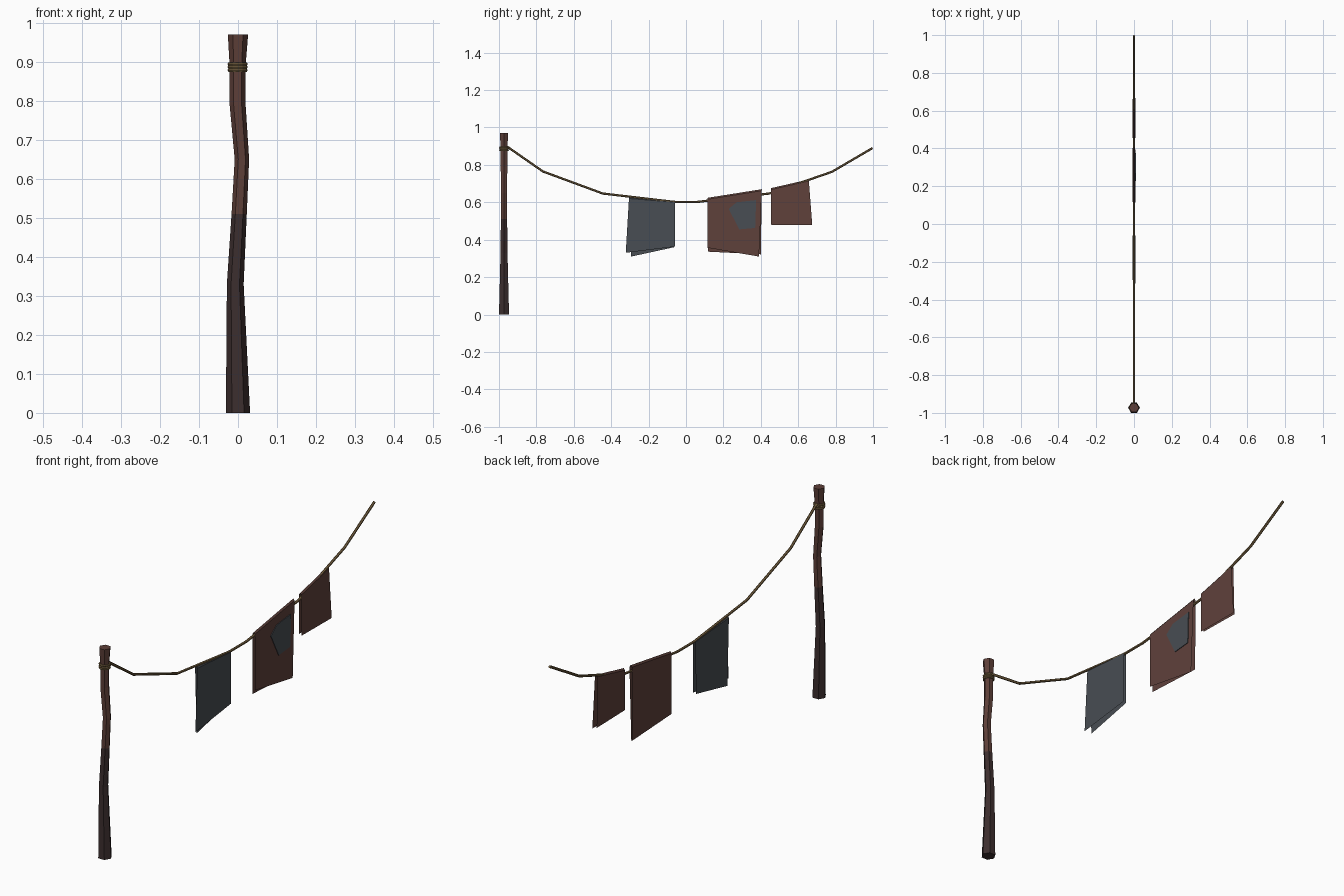
import bpy, math
from mathutils import Vector

if "Cube" in bpy.data.objects:
    bpy.data.objects.remove(bpy.data.objects["Cube"])


def material(name, r, g, b):
    m = bpy.data.materials.new(name)
    lin = [((c / 255 + 0.055) / 1.055) ** 2.4 for c in (r, g, b)]
    m.diffuse_color = (*lin, 1)
    m.use_nodes = True
    m.node_tree.nodes["Principled BSDF"].inputs["Base Color"].default_value = m.diffuse_color
    return m


DARK_WOOD = material("dark wood", 60, 46, 46)
RED_WOOD = material("red brown wood", 93, 63, 56)
ROPE = material("rope tan", 118, 97, 64)
RED_CLOTH = material("red brown cloth", 95, 65, 59)
GREY_CLOTH = material("blue grey cloth", 72, 77, 83)


def make(name, verts, faces, mats):
    me = bpy.data.meshes.new(name)
    me.from_pydata(verts, [], faces)
    for m in mats:
        me.materials.append(m)
    me.update()
    ob = bpy.data.objects.new(name, me)
    bpy.context.collection.objects.link(ob)
    return ob


def tube(name, rings, sides, mats):
    """rings: (centre, radius, axis u, axis v); closed with end caps."""
    verts, faces = [], []
    for c, r, u, v in rings:
        for i in range(sides):
            a = 2 * math.pi * i / sides
            verts.append(Vector(c) + r * (math.cos(a) * Vector(u) + math.sin(a) * Vector(v)))
    for k in range(len(rings) - 1):
        for i in range(sides):
            j = (i + 1) % sides
            a, b = k * sides, (k + 1) * sides
            faces.append((a + i, a + j, b + j, b + i))
    faces.append(tuple(reversed(range(sides))))
    n = len(verts) - sides
    faces.append(tuple(range(n, n + sides)))
    return make(name, verts, faces, mats)


# crooked hexagonal pole, darker in the lower half
PY = -0.973
profile = [(0, 0, .031), (.33, -.007, .0215), (.51, .003, .0195), (.65, .01, .0185),
           (.79, -.001, .0205), (.89, -.001, .0205), (.97, 0, .026)]
pole = tube("pole", [((x, PY, z), r, (1, 0, 0), (0, 1, 0)) for z, x, r in profile],
            6, [DARK_WOOD, RED_WOOD])
for p in pole.data.polygons:
    p.material_index = 1 if p.center.z > 0.5 else 0

# rope wrapped round the pole
for n in range(3):
    bpy.ops.mesh.primitive_torus_add(location=(-.001, PY, .878 + n * .008), major_radius=.0215,
                                     minor_radius=.0045, major_segments=12, minor_segments=6)
    bpy.context.object.name = f"rope_wrap_{n + 1}"
    bpy.context.object.data.materials.append(ROPE)

# sagging line
half = [(.06, .602), (.445, .647), (.78, .763), (.997, .89)]
path = [Vector((0, -y, z)) for y, z in reversed(half)] + [Vector((0, y, z)) for y, z in half]
path[0] = Vector((0, -.955, .897))
path[1] = Vector((0, -.765, .765))
rings = []
for i, p in enumerate(path):
    t = (path[min(i + 1, len(path) - 1)] - path[max(i - 1, 0)]).normalized()
    rings.append((p, .006, t.cross(Vector((1, 0, 0))), (1, 0, 0)))
tube("rope_line", rings, 6, [ROPE])


# cloths folded over the line: top corners, then lower corners on each side
def cloth(name, top, right_low, left_low, mat):
    (y0, z0), (y1, z1) = top
    rows = [[(.007, *q) for q in right_low],
            [(.006, y0, z0 - .006), (.006, y1, z1 - .006)],
            [(0, y0, z0 + .002), (0, y1, z1 + .002)],
            [(-.006, y0, z0 - .006), (-.006, y1, z1 - .006)],
            [(-.007, *q) for q in left_low]]
    faces = [(2 * i, 2 * i + 1, 2 * i + 3, 2 * i + 2) for i in range(4)]
    make(name, [v for r in rows for v in r], faces, [mat])


cloth("grey_cloth", ((-.305, .626), (-.06, .607)),
      ((-.322, .33), (-.06, .363)), ((-.293, .31), (-.063, .36)), GREY_CLOTH)
cloth("large_brown_cloth", ((.115, .622), (.405, .668)),
      ((.115, .357), (.39, .31)), ((.117, .336), (.4, .322)), RED_CLOTH)
cloth("small_brown_cloth", ((.455, .674), (.657, .72)),
      ((.455, .48), (.675, .478)), ((.457, .484), (.663, .48)), RED_CLOTH)

# sewn patch on the large cloth
outline = [(.228, .565), (.27, .6), (.375, .612), (.37, .463), (.285, .455)]
n = len(outline)
verts = [(x, y, z) for x in (.0065, .0095) for y, z in outline]
faces = [tuple(reversed(range(n))), tuple(range(n, 2 * n))]
faces += [(i, (i + 1) % n, n + (i + 1) % n, n + i) for i in range(n)]
patch = make("patch", verts, faces, [GREY_CLOTH])

# consistent outward normals on closed parts
import bmesh
for ob in bpy.data.objects:
    if not ob.name.endswith("cloth"):
        bm = bmesh.new()
        bm.from_mesh(ob.data)
        bmesh.ops.recalc_face_normals(bm, faces=bm.faces)
        bm.to_mesh(ob.data)
        bm.free()
